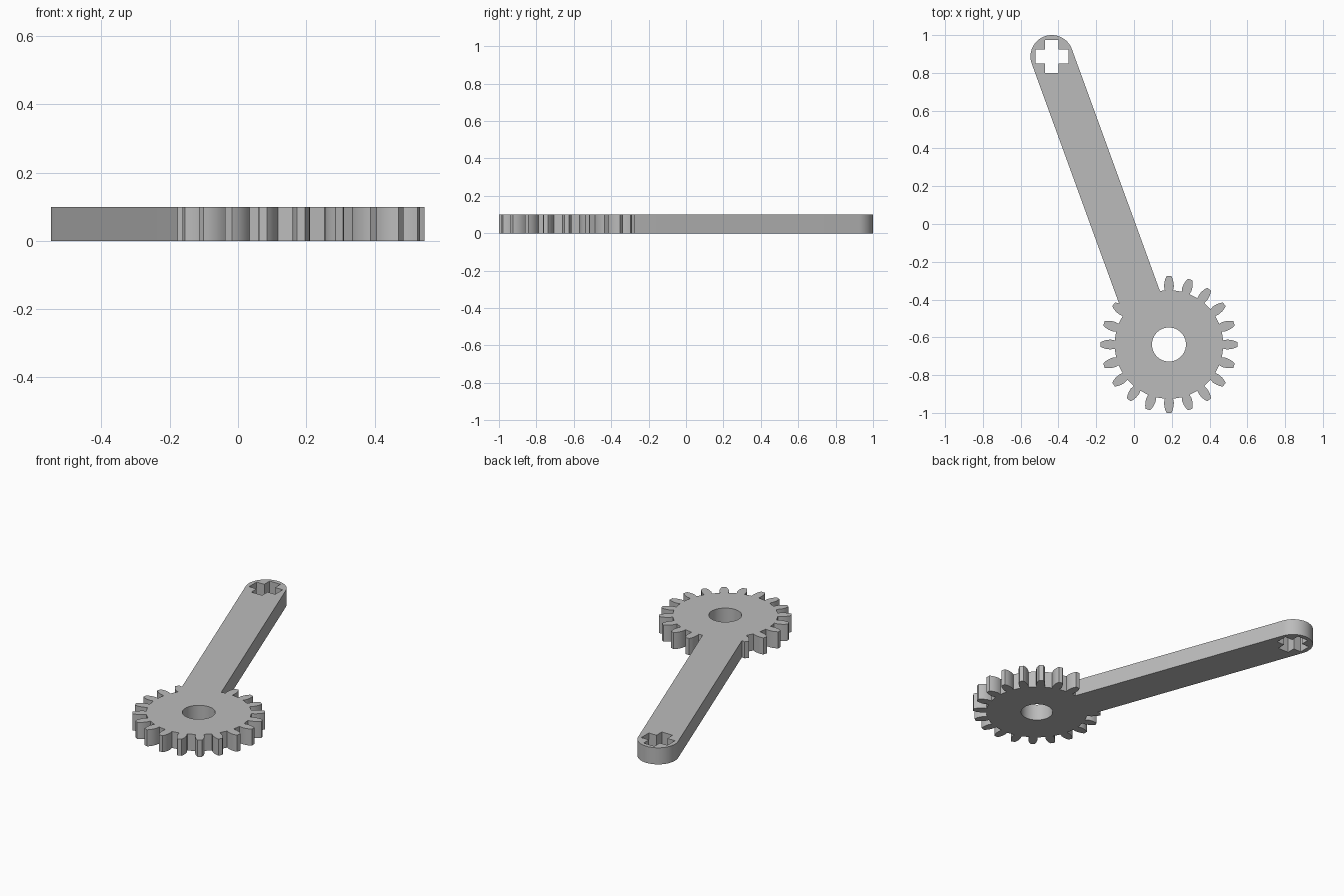
import bpy
import bmesh
from math import cos, sin, pi, radians, hypot
from mathutils import Vector, Matrix

THICK = 0.1
GEAR = Vector((0.185, -0.638))
TIP = Vector((-0.435, 0.887))
TEETH, ROOT_R, BORE_R = 20, 0.287, 0.09
ARM_R = 0.113
ARM_ANGLE = radians(110)

cube = bpy.data.objects.get("Cube")
if cube:
    bpy.data.objects.remove(cube, do_unlink=True)

grey = bpy.data.materials.new("plain grey")
grey.use_nodes = True
colour = (0.5, 0.5, 0.5, 1)
grey.diffuse_color = colour
grey.node_tree.nodes["Principled BSDF"].inputs["Base Color"].default_value = colour


def prism(name, outline, centre, z0=0.0, z1=THICK):
    """Extrude a closed counter-clockwise outline between two heights."""
    bm = bmesh.new()
    verts = [bm.verts.new((centre.x + x, centre.y + y, z0)) for x, y in outline]
    base = bm.faces.new(verts)
    top = bmesh.ops.extrude_face_region(bm, geom=[base])["geom"]
    bmesh.ops.translate(bm, vec=(0, 0, z1 - z0),
                        verts=[v for v in top if isinstance(v, bmesh.types.BMVert)])
    bmesh.ops.recalc_face_normals(bm, faces=bm.faces)
    mesh = bpy.data.meshes.new(name)
    bm.to_mesh(mesh)
    bm.free()
    obj = bpy.data.objects.new(name, mesh)
    bpy.context.collection.objects.link(obj)
    mesh.materials.append(grey)
    return obj


def arc(radius, start, end, steps):
    return [(radius * cos(start + (end - start) * i / steps),
             radius * sin(start + (end - start) * i / steps)) for i in range(steps + 1)]


def combine(target, tool, operation):
    mod = target.modifiers.new(tool.name, 'BOOLEAN')
    mod.operation, mod.object, mod.solver = operation, tool, 'EXACT'
    bpy.context.view_layer.objects.active = target
    bpy.ops.object.modifier_apply(modifier=mod.name)
    bpy.data.objects.remove(tool, do_unlink=True)


# Gear outline: one rounded tooth profile (radius, half width) repeated round the rim
flank = [(ROOT_R, 0.022), (0.308, 0.026), (0.33, 0.024), (0.348, 0.019), (0.362, 0.012)]
tooth = [(r, -w) for r, w in flank] + [(r, w) for r, w in reversed(flank)]
gear_outline = []
for i in range(TEETH):
    turn = Matrix.Rotation(2 * pi * i / TEETH, 2)
    gear_outline += [tuple(turn @ Vector(p)) for p in tooth]
lever = prism("gear_lever", gear_outline, GEAR)

# Arm: straight bar with a round end, its foot buried in the gear
along = Vector((cos(ARM_ANGLE), sin(ARM_ANGLE)))
side = Vector((along.y, -along.x)) * ARM_R
foot = -along * 1.5
arm_outline = arc(ARM_R, ARM_ANGLE - pi / 2, ARM_ANGLE + pi / 2, 32)
arm_outline += [tuple(foot - side), tuple(foot + side)]
combine(lever, prism("arm", arm_outline, TIP), 'UNION')

# Round bore through the gear
bore = arc(BORE_R, 0, 2 * pi, 64)[:-1]
combine(lever, prism("bore_cutter", bore, GEAR, -0.1, 0.2), 'DIFFERENCE')

# Cross-shaped axle hole through the arm end
a, b = 0.036, 0.087
quarter = [(b, -a), (b, a), (a, a)]
cross = [tuple(Matrix.Rotation(k * pi / 2, 2) @ Vector(p)) for k in range(4) for p in quarter]
combine(lever, prism("cross_cutter", cross, TIP, -0.1, 0.2), 'DIFFERENCE')

# Smooth the round walls, keep the edges crisp
bpy.ops.object.select_all(action='DESELECT')
lever.select_set(True)
bpy.context.view_layer.objects.active = lever
bpy.ops.object.shade_smooth_by_angle(angle=radians(30))
